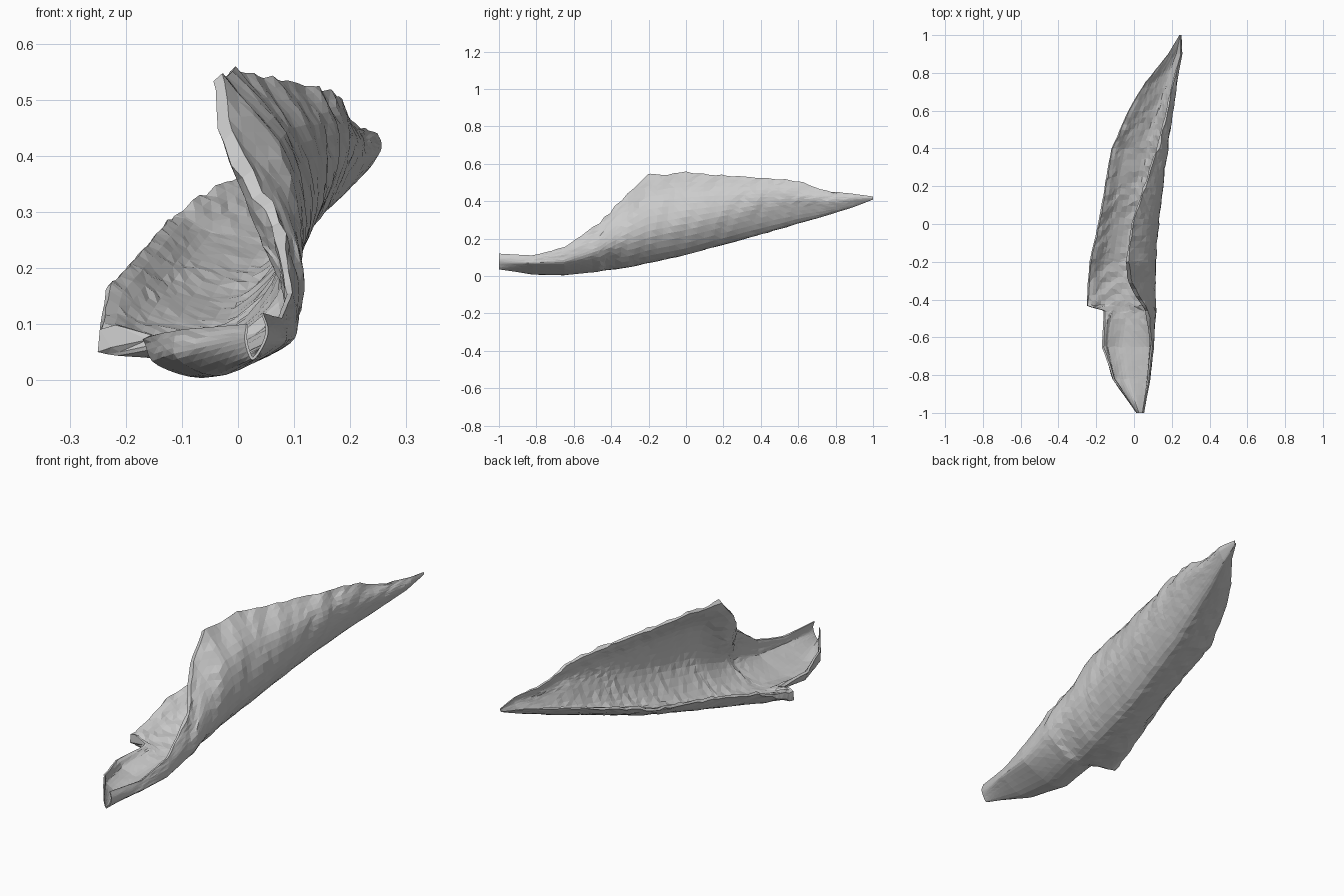
import bpy, bmesh, math
from mathutils import Vector, noise

if "Cube" in bpy.data.objects:
    bpy.data.objects.remove(bpy.data.objects["Cube"])

# Cross-sections: y, then x,z of left lip, lower left, keel, right wall, crest
STATIONS = [
    (-1.0, .015, .10, .012, .07, .025, .036, .045, .06, .045, .12),
    (-.82, -.11, .09, -.11, .04, -.03, .008, .076, .06, .078, .11),
    (-.65, -.17, .075, -.145, .028, -.05, .005, .085, .06, .098, .155),
    (-.46, -.16, .07, -.12, .04, -.02, .028, .10, .11, .075, .285),
    (-.43, -.25, .048, -.16, .04, -.03, .035, .10, .13, .06, .315),
    (-.31, -.245, .10, -.16, .06, -.01, .055, .108, .18, -.01, .44),
    (-.2, -.235, .16, -.15, .09, 0, .08, .112, .22, -.03, .54),
    (0, -.19, .21, -.12, .14, .02, .12, .125, .26, -.005, .555),
    (.4, -.12, .285, -.04, .24, .09, .23, .168, .35, .13, .525),
    (.6, -.03, .345, .05, .30, .14, .285, .195, .38, .18, .505),
    (.75, .06, .38, .11, .34, .18, .325, .22, .38, .21, .455),
    (.9, .18, .40, .20, .385, .225, .37, .25, .40, .25, .44),
    (1.0, .24, .412, .243, .41, .247, .41, .25, .414, .25, .425),
]
COLS = 24


def section(y):
    """Blend the two neighbouring stations, then bulge the right wall outwards."""
    for a, b in zip(STATIONS, STATIONS[1:]):
        if y <= b[0] + 1e-6:
            t = (y - a[0]) / (b[0] - a[0])
            v = [p + (q - p) * t for p, q in zip(a, b)]
            pts = [Vector((v[i], y, v[i + 1])) for i in range(1, 11, 2)]
            d = pts[4] - pts[3]
            bulge = (pts[3] + pts[4]) / 2 + .15 * Vector((d.z, 0, -d.x))
            return pts[:4] + [bulge, pts[4]]


def spline(pts, u):
    """Smooth curve through the points, u from 0 to 1."""
    p = [2 * pts[0] - pts[1]] + pts + [2 * pts[-1] - pts[-2]]
    s = min(u * (len(pts) - 1), len(pts) - 1.0001)
    i, t = int(s), s - int(s)
    a, b, c, d = p[i:i + 4]
    return 0.5 * (2 * b + (c - a) * t + (2 * a - 5 * b + 4 * c - d) * t * t
                  + (3 * b - a - 3 * c + d) * t ** 3)


def ripple(u, y, seed):
    """Slanting wrinkles, stretched along the growth direction."""
    return noise.noise(Vector((u * 4 + seed, (y - u * .35) * 22, seed)))


def hump(x, centre, width):
    return math.exp(-((x - centre) / width) ** 2)


# Rows are evenly spaced, with every station included
rows = sorted({round(-1 + i / 32, 3) for i in range(65)} | {s[0] for s in STATIONS})

bm = bmesh.new()
outer, inner = [], []
for y in rows:
    pts = section(y)
    size = min(1, (pts[5] - pts[0]).length / .3)
    calm = .3 if y < -.5 else 1
    o_row, i_row = [], []
    for c in range(COLS + 1):
        u = c / COLS
        p = spline(pts, u)
        tan = spline(pts, min(1, u + .02)) - spline(pts, max(0, u - .02))
        n = Vector((-tan.z, 0, tan.x)).normalized()
        rough = .006 * size * calm
        wall = .3 + 1.5 * max(0, u - .4)             # smoother on the underside
        edge = .4 + .6 * math.sin(math.pi * u) ** .5  # thinner at the rims
        thick = .024 * size * edge + .002
        thick += .045 * hump(y, -.33, .13) * hump(u, .82, .18)  # stout front of the wall
        if y > -.44:
            thick += .03 * hump(y, -.43, .1) * hump(u, .05, .15)  # blunt flange end
        shift = Vector((0, .012 * size * ripple(u * 3, y, 9.3), 0))
        if abs(y) == 1:
            shift *= 0
        o_row.append(bm.verts.new(p + shift + n * 1.6 * rough * wall * ripple(u, y, 1.7)))
        i_row.append(bm.verts.new(p + shift + n * (thick + 1.4 * rough * ripple(u, y, 5.1))))
    # ragged crest and lip
    for k in (0, COLS):
        jag = .010 * size * calm * noise.noise(Vector((k, y * 30, 3.3)))
        o_row[k].co.z += jag
        i_row[k].co.z += jag
    outer.append(o_row)
    inner.append(i_row)

# Skin: outside, inside, long rims and both ends
for r in range(len(rows) - 1):
    for c in range(COLS):
        a, b = outer[r], outer[r + 1]
        bm.faces.new((a[c], a[c + 1], b[c + 1], b[c]))
        a, b = inner[r], inner[r + 1]
        bm.faces.new((a[c], b[c], b[c + 1], a[c + 1]))
    for c in (0, COLS):
        bm.faces.new((outer[r][c], outer[r + 1][c], inner[r + 1][c], inner[r][c]))
for r in (0, -1):
    for c in range(COLS):
        bm.faces.new((outer[r][c], inner[r][c], inner[r][c + 1], outer[r][c + 1]))

bmesh.ops.triangulate(bm, faces=bm.faces[:])
bmesh.ops.recalc_face_normals(bm, faces=bm.faces[:])
mesh = bpy.data.meshes.new("curved_shard")
bm.to_mesh(mesh)
bm.free()

# Single pale grey
grey = bpy.data.materials.new("pale_grey")
grey.diffuse_color = (.6, .6, .6, 1)
grey.use_nodes = True
grey.node_tree.nodes["Principled BSDF"].inputs["Base Color"].default_value = grey.diffuse_color
mesh.materials.append(grey)
shard = bpy.data.objects.new("curved_shard", mesh)
bpy.context.collection.objects.link(shard)
